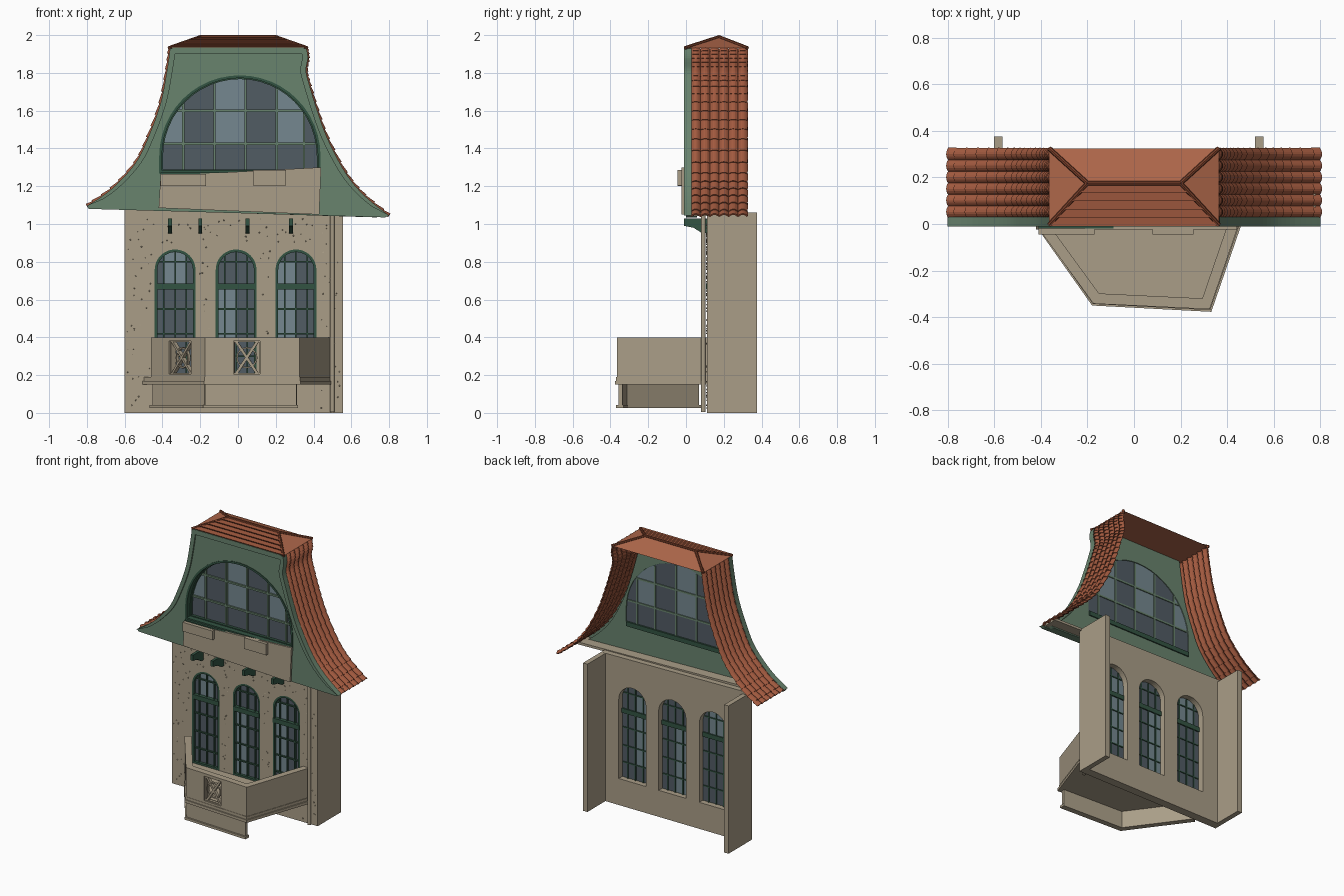
import bpy, bmesh, math, random
from mathutils import Euler, Matrix, Vector

random.seed(4)
cube = bpy.data.objects.get("Cube")
if cube:
    bpy.data.objects.remove(cube, do_unlink=True)


def material(name, rgb):
    m = bpy.data.materials.new(name)
    m.use_nodes = True
    col = tuple((c / 255) ** 2.2 for c in rgb) + (1,)
    m.diffuse_color = col
    bsdf = next(n for n in m.node_tree.nodes if n.type == 'BSDF_PRINCIPLED')
    bsdf.inputs["Base Color"].default_value = col
    bsdf.inputs["Roughness"].default_value = 0.8
    return m


STONE = material("sandstone", (168, 156, 134))
GREEN = material("sage green", (104, 130, 109))
DARK = material("dark green", (54, 84, 68))
TILE = material("terracotta", (172, 102, 75))
WORN = material("weathered terracotta", (160, 90, 65))
BROWN = material("dark terracotta", (122, 66, 46))
PALE = material("pale glass", (116, 134, 142))
SLATE = material("slate glass", (82, 92, 100))

FRONT = Matrix(((1, 0, 0, 0), (0, 0, -1, 0), (0, 1, 0, 0), (0, 0, 0, 1)))


def add_object(name, mesh, *mats):
    for m in mats:
        mesh.materials.append(m)
    ob = bpy.data.objects.new(name, mesh)
    bpy.context.collection.objects.link(ob)
    return ob


def from_bmesh(name, bm, *mats):
    mesh = bpy.data.meshes.new(name)
    bm.to_mesh(mesh)
    bm.free()
    return add_object(name, mesh, *mats)


def plate(name, loops, d0, d1, mat, frame=None):
    """Extruded flat shape; loops after the first are holes."""
    cu = bpy.data.curves.new(name, 'CURVE')
    cu.dimensions, cu.fill_mode, cu.extrude = '2D', 'BOTH', abs(d1 - d0) / 2
    for loop in loops:
        sp = cu.splines.new('POLY')
        sp.points.add(len(loop) - 1)
        for p, (x, y) in zip(sp.points, loop):
            p.co = (x, y, 0, 1)
        sp.use_cyclic_u = True
    tmp = bpy.data.objects.new(name + " tmp", cu)
    bpy.context.collection.objects.link(tmp)
    dg = bpy.context.evaluated_depsgraph_get()
    mesh = bpy.data.meshes.new_from_object(tmp.evaluated_get(dg))
    bpy.data.objects.remove(tmp, do_unlink=True)
    mesh.materials.clear()
    mesh.shade_flat()
    mesh.transform((frame or Matrix()) @ Matrix.Translation((0, 0, (d0 + d1) / 2)))
    return add_object(name, mesh, mat)


def front(name, loops, y0, y1, mat):
    return plate(name, loops, -y1, -y0, mat, FRONT)


def rect(x0, z0, x1, z1):
    return [(x0, z0), (x1, z0), (x1, z1), (x0, z1)]


def circle(cx, cz, r, n=20):
    return [(cx + r * math.cos(i * math.tau / n), cz + r * math.sin(i * math.tau / n)) for i in range(n)]


def arch(cx, w, z0, zs, d=0.0, n=24):
    r = w - d
    arc = [(cx + r * math.cos(math.pi * i / n), zs + r * math.sin(math.pi * i / n)) for i in range(n + 1)]
    return [(cx - r, z0 + d), (cx + r, z0 + d)] + arc


def rod(name, a, b, r, mat, n=8):
    a, b = Vector(a), Vector(b)
    bm = bmesh.new()
    m = Matrix.Translation((a + b) / 2) @ (b - a).to_track_quat('Z', 'Y').to_matrix().to_4x4()
    bmesh.ops.create_cone(bm, cap_ends=True, segments=n, radius1=r, radius2=r, depth=(b - a).length, matrix=m)
    return from_bmesh(name, bm, mat)


def window(name, cx, w, z0, zs, xs, rows, y, edge, bar, bar_mat, is_pale):
    """Arched frame, glazing bars and a sheet of glass cut into panes."""
    front(name + "_frame", [arch(cx, w, z0, zs), arch(cx, w, z0, zs, edge)], y - 0.015, y + 0.004, DARK)
    bm = bmesh.new()
    bm.faces.new([bm.verts.new((x, y + 0.006, z)) for x, z in arch(cx, w, z0, zs, 0.002)])
    cuts = [((x, 0, 0), (1, 0, 0)) for x in xs] + [((0, 0, z), (0, 0, 1)) for z in rows]
    for co, no in cuts:
        bmesh.ops.bisect_plane(bm, geom=bm.verts[:] + bm.edges[:] + bm.faces[:], plane_co=co, plane_no=no)
    for f in bm.faces:
        c = f.calc_center_median()
        f.material_index = int(is_pale(sum(c.x > x for x in xs), sum(c.z > z for z in rows)))
    from_bmesh(name + "_glass", bm, SLATE, PALE)
    for x in xs:
        top = zs + math.sqrt(w * w - (x - cx) ** 2) - edge / 2
        front(name + "_upright", [rect(x - bar, z0, x + bar, top)], y - 0.006, y + 0.012, bar_mat)
    for z in rows:
        h = math.sqrt(w * w - max(z - zs, 0) ** 2) - edge / 2
        front(name + "_crossbar", [rect(cx - h, z - bar, cx + h, z + bar)], y - 0.006, y + 0.012, bar_mat)


def smooth_path(pts, n):
    """Smooth curve through the points."""
    p = [Vector(q) for q in [pts[0]] + pts + [pts[-1]]]
    out = []
    for i in range(1, len(p) - 2):
        a, b, c, d = p[i - 1:i + 3]
        for k in range(n):
            t = k / n
            out.append(0.5 * (2 * b + (c - a) * t + (2 * a - 5 * b + 4 * c - d) * t * t
                              + (3 * b - a - 3 * c + d) * t ** 3))
    return out + [p[-1]]


# Ground floor wall with three arched openings, and its side returns
centres = (-0.333, -0.01, 0.307)
openings = [(cx, 0.108, 0.19, 0.757) for cx in centres]
front("wall", [[(-0.6, 0), (0.555, 0), (0.555, 1.06), (-0.6, 1.08)]] + [arch(*o) for o in openings], 0.11, 0.17, STONE)
for x0, x1, name in ((-0.6, -0.565, "right_return"), (0.52, 0.555, "left_return")):
    front(name, [rect(x0, 0, x1, 1.06)], 0.115, 0.375, STONE)
pane_rules = (lambda i, j: 0 < i < 3 and j > 3, lambda i, j: i < 2 and j < 4, lambda i, j: i < 2 and 0 < j < 5)
for o, rule in zip(openings, pane_rules):
    cx = o[0]
    window("lower_window", *o, [cx - 0.06, cx, cx + 0.06], [0.3, 0.42, 0.55, 0.668, 0.8], 0.125, 0.014, 0.004,
           DARK, rule)
    front("transom", [rect(cx - 0.105, 0.652, cx + 0.105, 0.685)], 0.105, 0.14, DARK)

# Rough render chips on the wall
bm = bmesh.new()
for _ in range(360):
    x, z = random.uniform(-0.59, 0.54), random.uniform(0.02, 1.03)
    if z < 0.9 and any(abs(x - c) < 0.125 for c in centres):
        continue
    turn = Euler([random.uniform(0, 3) for _ in range(3)]).to_matrix().to_4x4()
    size = Matrix.Diagonal((random.uniform(0.003, 0.007), 0.005, random.uniform(0.003, 0.007), 1))
    bmesh.ops.create_cube(bm, size=1, matrix=Matrix.Translation((x, 0.11, z)) @ turn @ size)
from_bmesh("render_chips", bm, STONE)

# Drainpipe and eaves brackets
rod("drainpipe", (0.5, 0.092, 0.005), (0.5, 0.092, 1.05), 0.012, STONE, 12)
SIDE = Matrix(((0, 0, 1, 0), (1, 0, 0, 0), (0, 1, 0, 0), (0, 0, 0, 1)))
for x in (-0.36, -0.2, 0.05, 0.28):
    shape = [(-0.01, 1.03), (-0.01, 0.99), (0.04, 0.98), (0.08, 0.955), (0.115, 0.95), (0.115, 1.03)]
    plate("eaves_bracket", [shape], x - 0.01, x + 0.01, DARK, SIDE)

# Bell-shaped gable with trim, backing and soffit
left = smooth_path([(0.362, 1.93), (0.37, 1.88), (0.36, 1.81), (0.38, 1.73), (0.42, 1.6), (0.475, 1.45),
                    (0.57, 1.27), (0.67, 1.15), (0.8, 1.045)], 6)
right = smooth_path([(-0.36, 1.93), (-0.375, 1.82), (-0.41, 1.64), (-0.475, 1.46), (-0.545, 1.32),
                     (-0.67, 1.185), (-0.8, 1.095)], 6)
outline = [tuple(p) for p in right[::-1] + left]
foot = [(0.78, 1.035), (-0.79, 1.08)]
big = (0.01, 0.425, 1.27, 1.36)
front("gable", [outline + foot, arch(*big)], 0.0, 0.03, GREEN)
front("gable_backing", [[(x * 0.94, z) for x, z in outline + foot], arch(*big)], 0.03, 0.058, GREEN)
for side, s in ((left, 1), (right, -1)):
    inner = [(p.x - s * 0.03, p.y) for p in side[:-3]]
    front("gable_trim", [[tuple(p) for p in side] + inner[::-1]], -0.01, 0.0, GREEN)
front("gable_top_trim", [rect(-0.35, 1.9, 0.35, 1.935)], -0.01, 0.03, GREEN)
front("soffit", [[(-0.78, 1.083), (0.78, 1.043), (0.78, 1.06), (-0.78, 1.1)]], 0.002, 0.13, STONE)

# Large arched window, set back in a dark reveal, with sill
window("gable_window", *big, [-0.29, -0.125, 0.04, 0.205, 0.35], [1.425, 1.6], 0.048, 0.018, 0.006, GREEN,
       lambda i, j: i % 2 == 0 and j > 0)
front("gable_reveal", [arch(*big, -0.002), arch(*big, 0.012)], -0.004, 0.05, DARK)
front("gable_sill", [rect(-0.41, 1.24, 0.43, 1.272)], -0.02, 0.066, DARK)

# Stone apron below the large window
front("apron", [[(-0.42, 1.085), (0.43, 1.05), (0.44, 1.3), (-0.41, 1.255)]], -0.024, -0.01, STONE)
front("apron_block", [rect(-0.41, 1.2, -0.17, 1.265)], -0.045, -0.015, STONE)
front("apron_block", [rect(0.08, 1.205, 0.255, 1.285)], -0.045, -0.015, STONE)


# Curved side roofs: overlapping rows of rounded tiles
def tiled_side(name, path, s, y0, y1, cols=6, seg=6):
    bm = bmesh.new()
    lines = []
    for a, b in zip(path[::2], path[2::2]):
        n = Vector((s * (a.y - b.y), abs(b.x - a.x))).normalized()
        for p, lift in ((a, -0.012), (b, -0.006)):
            line = []
            for k in range(cols * seg + 1):
                d = lift + 0.015 * abs(math.sin(math.pi * k / seg))
                line.append(bm.verts.new((p.x + n.x * d, y0 + (y1 - y0) * k / (cols * seg), p.y + n.y * d)))
            lines.append(line)
    for la, lb in zip(lines, lines[1:]):
        for k in range(cols * seg):
            bm.faces.new((la[k], lb[k], lb[k + 1], la[k + 1]))
    bmesh.ops.recalc_face_normals(bm, faces=bm.faces[:])
    ob = from_bmesh(name, bm, WORN)
    mod = ob.modifiers.new("thickness", 'SOLIDIFY')
    mod.thickness, mod.offset = 0.008, 0


tiled_side("left_tiles", left, 1, 0.027, 0.325)
tiled_side("right_tiles", right, -1, 0.027, 0.325)

# Hipped cap with stepped front courses and ridge tiles
base = [Vector(p) for p in ((-0.365, -0.005, 1.932), (0.365, -0.005, 1.932), (0.365, 0.325, 1.932), (-0.365, 0.325, 1.932))]
ridge = [Vector((-0.2, 0.175, 1.99)), Vector((0.2, 0.175, 1.99))]
bm = bmesh.new()
b = [bm.verts.new(p) for p in base]
r = [bm.verts.new(p) for p in ridge]
for vs in ((b[0], b[1], r[1], r[0]), (b[2], b[3], r[0], r[1]), (b[1], b[2], r[1]), (b[3], b[0], r[0]), b[::-1]):
    bm.faces.new(vs)
from_bmesh("roof_cap", bm, TILE)
bm = bmesh.new()
for k in range(5):
    lo = [base[i].lerp(ridge[i], k / 5) for i in (0, 1)]
    hi = [base[i].lerp(ridge[i], (k + 1) / 5) + Vector((0, 0, 0.001)) for i in (0, 1)]
    up = [p + Vector((0, -0.004, 0.009)) for p in lo]
    for i, quad in enumerate(((up[0], up[1], hi[1], hi[0]), (lo[0], lo[1], up[1], up[0]))):
        bm.faces.new([bm.verts.new(p) for p in quad]).material_index = i
from_bmesh("cap_courses", bm, WORN, BROWN)
rod("ridge_tiles", ridge[0], ridge[1], 0.01, BROWN)
for i in range(4):
    rod("hip_tiles", base[i], ridge[i in (1, 2)], 0.01, BROWN)

# Balcony: floor, moulded ledge, parapet, lattice panels and lower skirt
plan = [(-0.46, 0.05), (-0.174, -0.342), (0.325, -0.366), (0.488, 0.11)]
ledge = [(-0.505, 0.11), (-0.18, -0.35), (0.332, -0.377), (0.5, 0.11)]
plate("balcony_ledge", [ledge], 0.15, 0.17, STONE)
plate("balcony_moulding", [[(x * 0.985, 0.11 + (y - 0.11) * 0.985) for x, y in ledge]], 0.17, 0.19, STONE)
holes = ((0.16, 0.36), (0.15, 0.29), None)
for (p, q), hole in zip(zip(plan, plan[1:]), holes):
    d = Vector((q[0] - p[0], q[1] - p[1], 0))
    length = d.length
    d.normalize()
    frame = Matrix(((d.x, 0, d.y, p[0]), (d.y, 0, -d.x, p[1]), (0, 1, 0, 0), (0, 0, 0, 1)))
    loops = [rect(0, 0.18, length, 0.4)]
    if hole:
        h0, h1 = hole
        mid = (h0 + h1) / 2
        loops.append(rect(h0, 0.205, h1, 0.38))
        for s in (1, -1):
            e = (h1 - h0) / 2 * s
            bar = [(mid - e, 0.2), (mid - e + s * 0.018, 0.2), (mid + e, 0.385), (mid + e - s * 0.018, 0.385)]
            plate("lattice_bar", [bar], -0.03, -0.008, STONE, frame)
        plate("lattice_ring", [circle(mid, 0.292, 0.056), circle(mid, 0.292, 0.048)], -0.028, -0.012, STONE, frame)
        plate("lattice_edge", [rect(h0 - 0.004, 0.2, h1 + 0.004, 0.385), rect(h0 + 0.006, 0.211, h1 - 0.006, 0.374)],
              -0.03, -0.01, STONE, frame)
        plate("balcony_skirt", [rect(0.0, 0.03, length - 0.015, 0.155)], -0.03, -0.008, STONE, frame)
        plate("skirt_plinth", [rect(-0.01, 0.025, length - 0.008, 0.042)], -0.036, 0.004, STONE, frame)
    plate("balcony_parapet", loops, -0.045, 0, STONE, frame)
